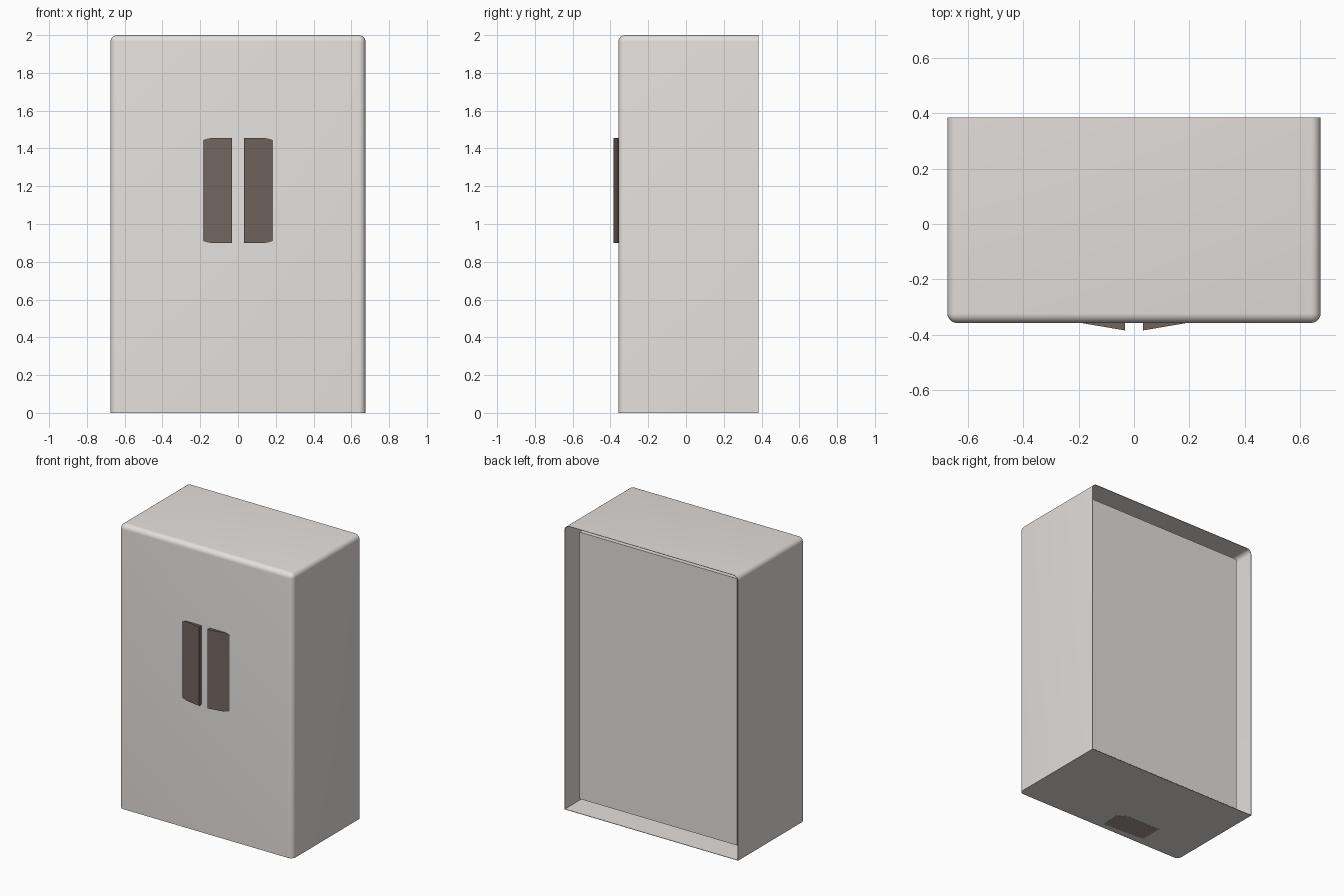
import bpy, bmesh, math
from mathutils import Vector

if "Cube" in bpy.data.objects:
    bpy.data.objects.remove(bpy.data.objects["Cube"])


def material(name, rgb):
    m = bpy.data.materials.new(name)
    m.diffuse_color = (*rgb, 1.0)
    m.use_nodes = True
    m.node_tree.nodes["Principled BSDF"].inputs["Base Color"].default_value = m.diffuse_color
    return m


GREY = material("warm light grey", (0.775, 0.74, 0.72))
BROWN = material("dark brown", (0.165, 0.131, 0.114))
TAUPE = material("taupe", (0.36, 0.30, 0.275))


def finish(bm, name, mat):
    bmesh.ops.recalc_face_normals(bm, faces=bm.faces)
    me = bpy.data.meshes.new(name)
    bm.to_mesh(me)
    bm.free()
    ob = bpy.data.objects.new(name, me)
    ob.data.materials.append(mat)
    bpy.context.collection.objects.link(ob)
    bpy.context.view_layer.objects.active = ob
    bpy.ops.object.select_all(action='DESELECT')
    ob.select_set(True)
    bpy.ops.object.shade_smooth_by_angle(angle=math.radians(35))
    return ob


def prism(points, offset):
    """Solid made by sweeping a flat polygon along an offset."""
    bm = bmesh.new()
    face = bm.faces.new([bm.verts.new(p) for p in points])
    ext = bmesh.ops.extrude_face_region(bm, geom=[face], use_keep_orig=True)
    moved = [g for g in ext["geom"] if isinstance(g, bmesh.types.BMVert)]
    bmesh.ops.translate(bm, verts=moved, vec=Vector(offset))
    return bm


# cabinet shell: box with rounded front and top side edges
X, Y0, Y1, Z0, Z1 = 0.675, -0.358, 0.385, 0.0006, 2.0
bm = prism([(-X, Y0, Z0), (X, Y0, Z0), (X, Y0, Z1), (-X, Y0, Z1)], (0, Y1 - Y0, 0))


def rounded(edge):
    mid = (edge.verts[0].co + edge.verts[1].co) / 2
    return sum((mid.y < Y0 + 0.01, mid.z > Z1 - 0.01, abs(mid.x) > X - 0.01)) >= 2 \
        and mid.z > Z0 + 0.01


bmesh.ops.bevel(bm, geom=[e for e in bm.edges if rounded(e)], offset=0.035,
                segments=6, profile=0.5, affect='EDGES')
bmesh.ops.recalc_face_normals(bm, faces=bm.faces)

# hollow, open at the back, with very thin walls
back = max((f for f in bm.faces if f.normal.y > 0.99), key=lambda f: f.calc_center_median().y)
bmesh.ops.inset_region(bm, faces=[back], thickness=0.003, use_even_offset=True)
inner = bmesh.ops.extrude_discrete_faces(bm, faces=[back])["faces"][0]
bmesh.ops.translate(bm, verts=inner.verts, vec=(0, -(Y1 - Y0) + 0.04, 0))
finish(bm, "cabinet_shell", GREY)

# inner box, set in from the shell on all sides
GAP, BACK = 0.062, Y1 - 0.077
xi, zb, zt = X - GAP, GAP, Z1 - GAP
finish(prism([(-xi, BACK, zb), (xi, BACK, zb), (xi, BACK, zt), (-xi, BACK, zt)],
             (0, Y0 + GAP - BACK, 0)), "inner_box", GREY)


# wedge shaped handles, thick toward the middle, outer corners clipped
def handle(side, name):
    outline = [(0.032, 0.90), (0.15, 0.90), (0.178, 0.907), (0.185, 0.912),
               (0.185, 1.443), (0.178, 1.448), (0.15, 1.455), (0.032, 1.455)]
    bm = prism([(side * x, -0.35, z) for x, z in outline], (0, -0.01, 0))
    for v in bm.verts:
        if v.co.y < -0.355:
            t = (0.185 - abs(v.co.x)) / 0.153
            v.co.y = -0.359 - 0.026 * t
    return finish(bm, name, BROWN)


handle(-1, "left_handle")
handle(1, "right_handle")

# patch on the underside
patch = [(-0.01, -0.32), (-0.33, -0.30), (-0.33, -0.14), (-0.07, -0.14), (0.0, -0.18)]
finish(prism([(x, y, 0.0) for x, y in patch], (0, 0, 0.001)), "underside_patch", TAUPE)
